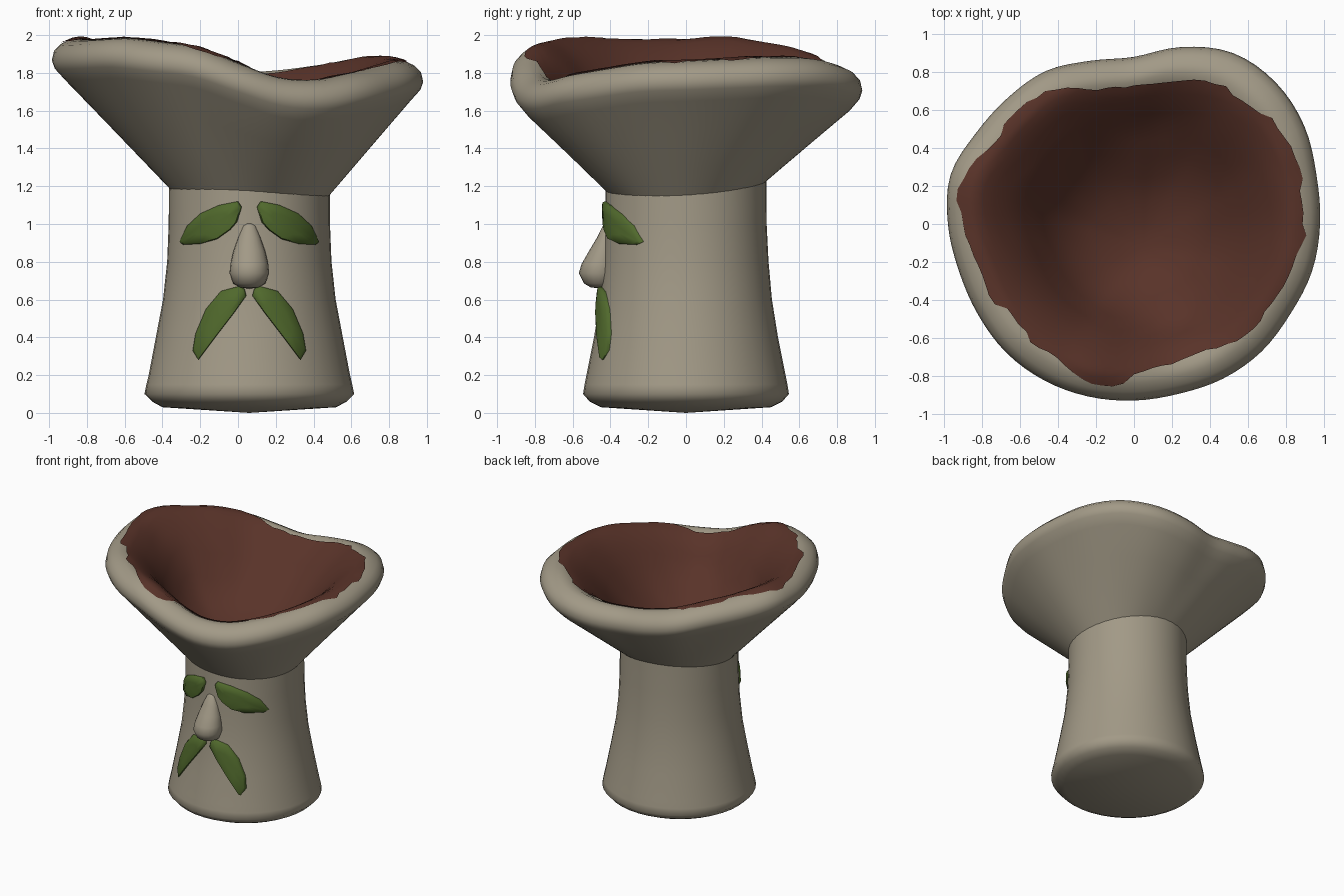
import bpy, bmesh, math, random

if "Cube" in bpy.data.objects:
    bpy.data.objects.remove(bpy.data.objects["Cube"])

random.seed(4)
CX = 0.06      # stem axis
N = 96         # segments around

# Rim outline, rim height and red edge, one value per 15 degrees from +x
RIM_R = [.98, .995, 1.035, 1.055, 1.04, .965, .88, .89, .93, .94, .96, 1.0,
         .98, .955, .95, .955, .95, .94, .93, .925, .94, .95, .95, .97]
RIM_Z = [1.87, 1.88, 1.89, 1.885, 1.85, 1.82, 1.81, 1.835, 1.88, 1.93, 1.96, 1.99,
         1.98, 1.98, 1.985, 1.99, 1.97, 1.94, 1.86, 1.785, 1.77, 1.80, 1.83, 1.86]
RED_F = [.92, .91, .88, .86, .82, .80, .83, .85, .91, .90, .90, .94,
         .92, .88, .88, .87, .87, .93, .88, .84, .82, .86, .89, .89]
# Stem profile: z, x radius, y radius
STEM = [(.03, .46, .45), (.06, .515, .51), (.1, .555, .545), (.15, .545, .537), (.2, .533, .527),
        (.4, .495, .487), (.6, .457, .455), (.8, .435, .437), (1.0, .427, .427), (1.26, .425, .425)]


def around(table, a):
    """Smooth periodic lookup."""
    n = len(table)
    t = (a / (2 * math.pi) * n) % n
    i, f = int(t), t - int(t)
    p = [table[(i + k) % n] for k in (-1, 0, 1, 2)]
    return p[1] + .5 * f * (p[2] - p[0] + f * (2*p[0] - 5*p[1] + 4*p[2] - p[3]
                            + f * (3*(p[1] - p[2]) + p[3] - p[0])))


def along(points, x):
    """Linear lookup in (x, ...) tuples, returns the remaining values."""
    for a, b in zip(points, points[1:]):
        if x <= b[0]:
            f = max(0, (x - a[0]) / (b[0] - a[0]))
            return [u + (v - u) * f for u, v in zip(a[1:], b[1:])]
    return list(points[-1][1:])


def material(name, color):
    m = bpy.data.materials.new(name)
    m.diffuse_color = (*color, 1)
    m.use_nodes = True
    m.node_tree.nodes["Principled BSDF"].inputs["Base Color"].default_value = m.diffuse_color
    return m


def loft(name, rings, mat, start=None, end=None, angle=40):
    """Skin rings of points, optionally closing each end to a point."""
    bm = bmesh.new()
    rows = [[bm.verts.new(p) for p in r] for r in rings]
    n = len(rows[0])
    for a, b in zip(rows, rows[1:]):
        for i in range(n):
            j = (i + 1) % n
            bm.faces.new((a[i], a[j], b[j], b[i]))
    for tip, row, flip in ((start, rows[0], True), (end, rows[-1], False)):
        if tip:
            v = bm.verts.new(tip)
            for i in range(n):
                a, b = row[i], row[(i + 1) % n]
                bm.faces.new((b, a, v) if flip else (a, b, v))
    bmesh.ops.recalc_face_normals(bm, faces=bm.faces)
    me = bpy.data.meshes.new(name)
    bm.to_mesh(me)
    bm.free()
    ob = bpy.data.objects.new(name, me)
    bpy.context.collection.objects.link(ob)
    me.materials.append(mat)
    bpy.ops.object.select_all(action='DESELECT')
    ob.select_set(True)
    bpy.context.view_layer.objects.active = ob
    bpy.ops.object.shade_smooth_by_angle(angle=math.radians(angle))
    return ob


def ellipse(cx, cy, z, rx, ry, n):
    return [(cx + rx * math.cos(2*math.pi*i/n), cy + ry * math.sin(2*math.pi*i/n), z)
            for i in range(n)]


clay = material("clay", (.36, .32, .24))
red = material("red_brown", (.10, .033, .022))
green = material("leaf_green", (.08, .14, .025))
ANG = [2 * math.pi * i / N for i in range(N)]

# Stem
loft("stem", [ellipse(CX, 0, z, rx, ry, 40) for z, rx, ry in STEM], clay, start=(CX, 0, 0), angle=75)


# Cap: funnel with a rolled wavy rim that slopes down outwards
def inner_z(f, top):
    return along([(0, 1.30), (.2, 1.33), (.32, 1.39), (.45, 1.49), (.58, top - .23), (.7, top - .10),
                  (.78, top - .035), (.85, top), (.9, top - .008), (.95, top - .03), (1, top - .1)], f)[0]


def rim_ring(f, z_of):
    ring = []
    for a in ANG:
        r, top = around(RIM_R, a) * f, around(RIM_Z, a)
        ring.append((r * math.cos(a), r * math.sin(a), z_of(top)))
    return ring


base = [(CX + .405 * math.cos(a), .405 * math.sin(a),
         1.15 - .02 * math.cos(a) + .027 * math.sin(a) + .032 * math.sin(a) ** 2) for a in ANG]
shoulder = rim_ring(.93, lambda t: t - .22)
rings = [base]
for f in (.33, .67):
    rings.append([tuple(u + (v - u) * f for u, v in zip(p, q)) for p, q in zip(base, shoulder)])
rings.append(shoulder)
for f, d in ((.985, .16), (1, .12), (.988, .07), (.95, .033), (.9, .012), (.85, .006), (.78, .045), (.7, .115)):
    rings.append(rim_ring(f, lambda t, d=d: t - d))
loft("cap", rings, clay, angle=60)

# Red bowl lining with a ragged edge, its floor shifted towards the front
edge = [around(RED_F, a) for a in ANG]
i = 0
while i < N:
    nick, run = random.choice((-.03, -.01, 0, .012)), random.randint(2, 5)
    for k in range(i, min(N, i + run)):
        edge[k] += nick + random.uniform(-.005, .005)
    i += run
edge[N * 3 // 4] -= .04
lining = []
for s in (1, .95, .91, .86, .8, .73, .64, .54, .42, .28, .14):
    ring = []
    for a, e in zip(ANG, edge):
        f = s * (e if s > .99 else around(RED_F, a))
        r = around(RIM_R, a) * f
        shift = max(0, 1 - f / .72)
        ring.append((r * math.cos(a) + .05 * shift, r * math.sin(a) - .12 * shift,
                     inner_z(f, around(RIM_Z, a)) + .004))
    lining.append(ring)
loft("cap_lining", lining, red, end=(.05, -.12, 1.30), angle=60)

# Nose: z, half width, centre y, half depth
NOSE = [(.665, .05, -.455, .05), (.685, .085, -.46, .08), (.74, .105, -.463, .105), (.79, .1, -.455, .097),
        (.86, .083, -.437, .075), (.93, .058, -.425, .045), (.99, .032, -.42, .02)]
loft("nose", [ellipse(CX, cy, z, rx, ry, 20) for z, rx, cy, ry in NOSE], clay,
     start=(CX, -.45, .657), end=(CX, -.415, 1.015), angle=75)


# Leaves wrapped on the stem front; outlines are (distance from axis, z)
def wrap(u, z, lift, side):
    rx, ry = along(STEM, z)
    return (CX + side * u, -ry * math.sqrt(max(0, 1 - (u / rx) ** 2)) - lift, z)


def leaf(name, outline, side):
    cu = sum(p[0] for p in outline) / len(outline)
    cz = sum(p[1] for p in outline) / len(outline)
    layers = [[wrap(cu + (u - cu) * s, cz + (z - cz) * s, lift, side) for u, z in outline]
              for s, lift in ((.95, -.02), (1, .008), (.94, .022), (.5, .028))]
    loft(name, layers, green, end=wrap(cu, cz, .028, side), angle=60)


BROW = [(.06, 1.12), (.04, 1.09), (.065, 1.01), (.1, .97), (.17, .92), (.26, .895), (.35, .89),
        (.37, .905), (.33, .99), (.26, 1.055), (.16, 1.1)]
MOUSTACHE = [(.05, .672), (.025, .655), (.016, .62), (.08, .53), (.18, .4), (.27, .28),
             (.3, .33), (.285, .42), (.23, .55), (.15, .645)]
for label, side in (("left", -1), ("right", 1)):
    leaf(label + "_brow_leaf", BROW, side)
    leaf(label + "_moustache_leaf", MOUSTACHE, side)
